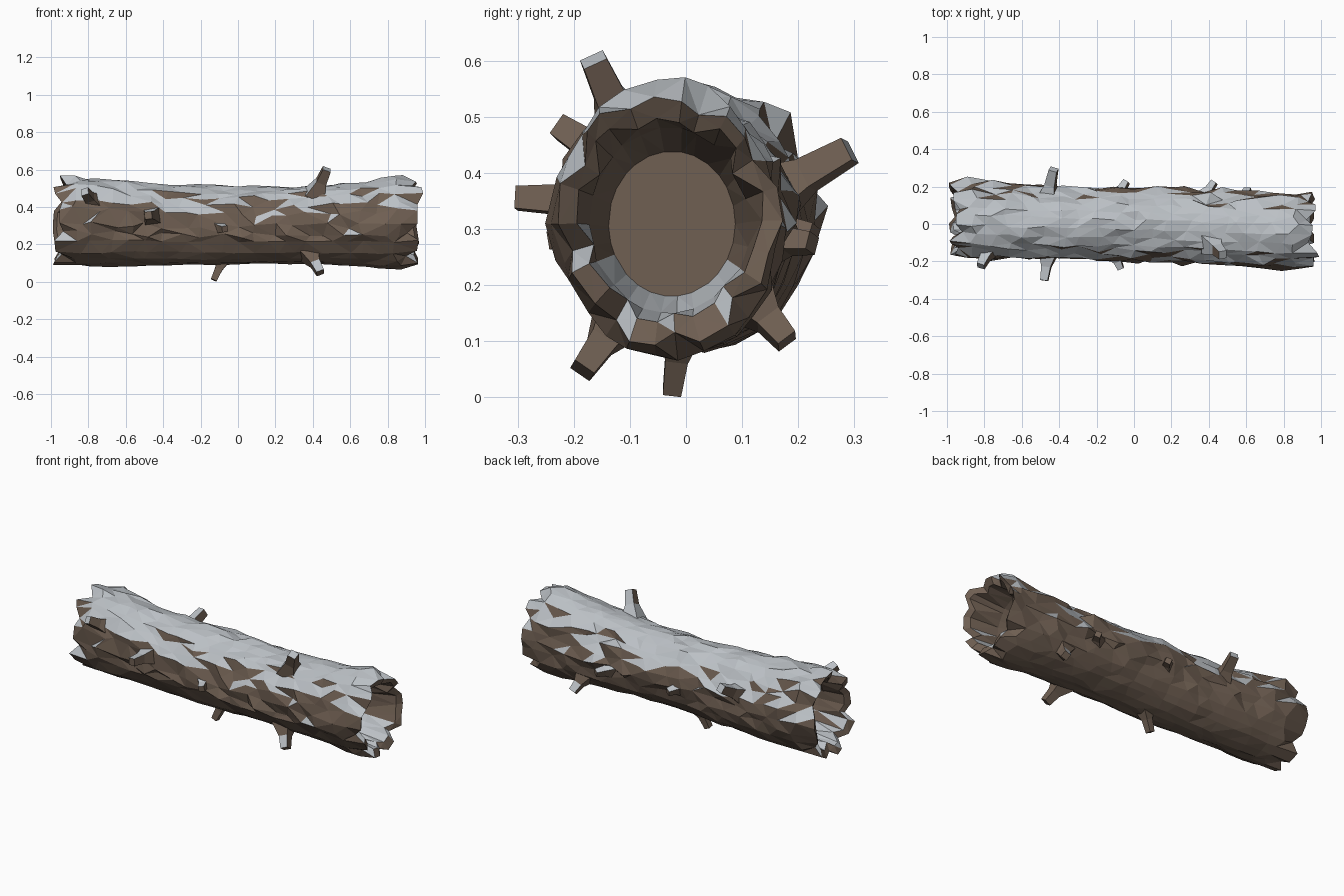
import bpy, bmesh, math, random
from mathutils import Vector

if "Cube" in bpy.data.objects:
    bpy.data.objects.remove(bpy.data.objects["Cube"])

random.seed(11)
SIDES, RINGS = 26, 19


def material(name, color):
    m = bpy.data.materials.new(name)
    m.diffuse_color = color
    m.use_nodes = True
    m.node_tree.nodes["Principled BSDF"].inputs["Base Color"].default_value = m.diffuse_color
    return m


BARK = material("bark", (0.16, 0.115, 0.085, 1))
SNOW = material("snow", (0.50, 0.53, 0.56, 1))


def finish(bm, name):
    """Recalculate normals, frost the upward faces, make a flat-shaded object."""
    bmesh.ops.triangulate(bm, faces=[f for f in bm.faces if len(f.verts) == 4],
                          quad_method='SHORT_EDGE')
    bmesh.ops.recalc_face_normals(bm, faces=bm.faces)
    for f in bm.faces:
        f.normal_update()
        f.material_index = 1 if f.normal.z > 0.45 else 0
    me = bpy.data.meshes.new(name)
    bm.to_mesh(me)
    bm.free()
    me.materials.append(BARK)
    me.materials.append(SNOW)
    ob = bpy.data.objects.new(name, me)
    bpy.context.collection.objects.link(ob)
    return ob


def section(x):
    """Centre and half sizes of the slightly bent trunk, swelling near both ends."""
    flare = min(1, (abs(x) / 0.85) ** 2.2)
    rim = max(0, abs(x) - 0.88) / 0.12
    cy = -0.006 - 0.03 * x
    cz = 0.302 + (0.021 if x < 0 else 0.014) * flare
    return cy, cz, 0.188 + 0.013 * flare - 0.004 * rim, 0.203 + 0.038 * flare - 0.008 * rim


def point(x, a, scale=1.0, push=0.0):
    cy, cz, ry, rz = section(x)
    return Vector((x, cy + math.cos(a) * (ry * scale + push),
                   cz + math.sin(a) * (rz * scale + push)))


def bridge(bm, r0, r1):
    for i in range(SIDES):
        j = (i + 1) % SIDES
        bm.faces.new((r0[i], r0[j], r1[j], r1[i]))


# Hollow log: rough bark skin, broken rims, recessed flat cores
bm = bmesh.new()
angles = [2 * math.pi * i / SIDES for i in range(SIDES)]
twist = [random.uniform(-0.05, 0.05) for _ in angles]
rings = []


def end_rings(side):
    """Rings from the core floor outwards to the bark rim."""
    teeth, lift = [], []
    for i in range(SIDES):
        if i % 3 == 0:   # each tooth: two proud columns, then a notch
            cut, up = random.uniform(0, 0.035), random.uniform(-0.012, 0.014)
        notch = i % 3 == 2
        teeth.append(cut + (random.uniform(0.03, 0.07) if notch else random.uniform(0, 0.012)))
        lift.append(-0.022 if notch else up)

    def ring(depth, scale, tooth=0.0, jit=0.0):
        out = []
        for i, a in enumerate(angles):
            x = side * (0.995 - depth - teeth[i] * tooth)
            out.append(bm.verts.new(point(x, a + twist[i], scale,
                       lift[i] * tooth + random.uniform(-jit, jit))))
        return out
    floor = ring(0.36, 0.58)
    bm.faces.new(floor)
    return [floor, ring(0.22, 0.71, 0, 0.004), ring(0.02, 0.80, 1, 0.006),
            ring(0.0, 0.96, 1, 0.008)]


rings += end_rings(-1)
for k in range(RINGS):
    t = k / (RINGS - 1)
    x0 = -0.86 + 1.72 * t
    ring = []
    for i, a in enumerate(angles):
        s = math.sin(a)
        rough = 0.3 if s < -0.45 else (0.55 if s > 0.8 else 1.0)
        # ridges alternate with grooves along the flanks
        push = 0.003 + rough * (random.uniform(-0.014, 0.017) +
                                random.choice((-0.009, 0, 0, 0.010)))
        push += 0.006 * math.sin(5 * x0 + 2 * a)
        da = rough * random.uniform(-0.08, 0.08)
        ring.append(bm.verts.new(point(x0 + random.uniform(-0.032, 0.032),
                                       a + twist[i] + da, 1.0, push)))
    rings.append(ring)
rings += reversed(end_rings(1))
for r0, r1 in zip(rings, rings[1:]):
    bridge(bm, r0, r1)
finish(bm, "hollow_log")


# Broken branch stubs: base centre, tip centre, tip radius
def stub(bm, base, tip, r):
    base, tip = Vector(base), Vector(tip)
    axis = (tip - base).normalized()
    u = axis.cross(Vector((1, 0, 0.2))).normalized()
    v = axis.cross(u)
    n, loops = 4, []
    for t, s in ((-0.15, 2.6), (0.45, 1.3), (1.0, 1.05)):
        c = base.lerp(tip, t)
        loops.append([bm.verts.new(c + s * r * (u * math.cos(q) + v * math.sin(q)))
                      for q in (2 * math.pi * i / n + 0.7 for i in range(n))])
    for a, b in zip(loops, loops[1:]):
        for i in range(n):
            j = (i + 1) % n
            bm.faces.new((a[i], a[j], b[j], b[i]))
    bm.faces.new(loops[-1])
    bm.faces.new(loops[0][::-1])


STUBS = [
    ((0.42, -0.11, 0.48), (0.475, -0.165, 0.602), 0.030),
    ((-0.08, -0.01, 0.12), (-0.13, -0.025, 0.009), 0.022),
    ((0.39, -0.12, 0.14), (0.44, -0.185, 0.048), 0.028),
    ((-0.46, 0.15, 0.36), (-0.43, 0.292, 0.440), 0.030),
    ((-0.08, 0.16, 0.30), (-0.04, 0.228, 0.290), 0.022),
    ((0.38, 0.15, 0.28), (0.43, 0.225, 0.275), 0.022),
    ((0.58, 0.12, 0.17), (0.61, 0.180, 0.100), 0.026),
    ((-0.46, -0.17, 0.35), (-0.48, -0.302, 0.355), 0.027),
    ((-0.77, -0.13, 0.42), (-0.82, -0.225, 0.482), 0.028),
    ((-0.10, -0.17, 0.29), (-0.07, -0.240, 0.282), 0.022),
]
bm = bmesh.new()
for s in STUBS:
    stub(bm, *s)
finish(bm, "branch_stubs")
